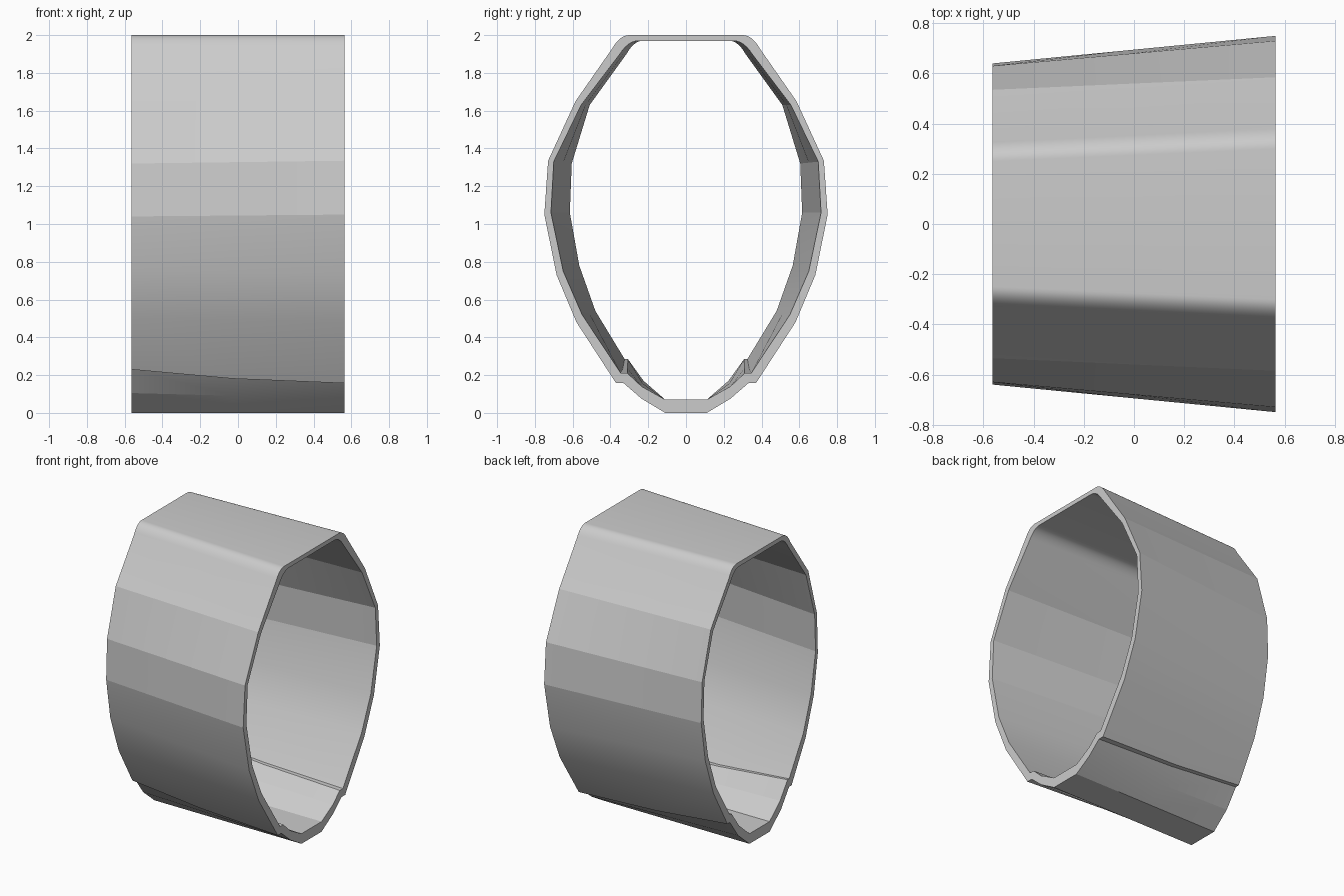
import bpy, bmesh, math
from mathutils import Vector

cube = bpy.data.objects.get("Cube")
if cube:
    bpy.data.objects.remove(cube)

grey = bpy.data.materials.new("plain_grey")
grey.use_nodes = True
colour = (0.6, 0.6, 0.6, 1)
grey.diffuse_color = colour
grey.node_tree.nodes["Principled BSDF"].inputs["Base Color"].default_value = colour


def half_profile(corner, rest, steps=8):
    """Half section from top centre to bottom centre, with a rounded top corner."""
    a, b, c = (Vector(p) for p in corner)
    pts = [Vector((0, a.y))]
    for i in range(steps + 1):
        t = i / steps
        pts.append(a * (1 - t) ** 2 + b * 2 * t * (1 - t) + c * t * t)
    pts += [Vector(p) for p in rest]
    return pts + [Vector((0, rest[-1][1]))]


# Sections (y, z) of the narrow and wide ends, outside and inside
narrow_out = half_profile([(.25, 2), (.3, 2), (.335, 1.93)],
    [(.535, 1.65), (.63, 1.32), (.64, 1.04), (.595, .76), (.505, .5),
     (.352, .23), (.325, .23), (.235, .105), (.11, 0)])
narrow_in = half_profile([(.23, 1.97), (.275, 1.97), (.315, 1.9)],
    [(.51, 1.63), (.605, 1.32), (.615, 1.06), (.565, .78), (.48, .54),
     (.325, .285), (.308, .285), (.225, .17), (.11, .07)])
wide_out = half_profile([(.3, 2), (.35, 2), (.39, 1.93)],
    [(.585, 1.65), (.73, 1.335), (.75, 1.05), (.685, .73), (.58, .48),
     (.37, .157), (.33, .157), (.235, .075), (.11, 0)])
wide_in = half_profile([(.25, 1.97), (.305, 1.97), (.35, 1.9)],
    [(.555, 1.63), (.7, 1.33), (.715, 1.06), (.65, .75), (.55, .52),
     (.345, .21), (.31, .21), (.235, .14), (.11, .07)])
count = len(wide_out)
ledge = (count - 5, count - 4)

# Half shell lofted through three stations; the ledge dips at the middle one
bm = bmesh.new()
rings = []
for x in (-.565, -.03, .565):
    t = (x + .565) / 1.13
    dip = .014 if 0 < t < 1 else 0
    ring = []
    for n, w in ((narrow_out, wide_out), (narrow_in, wide_in)):
        row = []
        for i in range(count):
            p = n[i].lerp(w[i], t)
            row.append(bm.verts.new((x, p.x, p.y - dip * (i in ledge))))
        ring.append(row)
    rings.append(ring)

for i in range(count - 1):
    for a, b in zip(rings, rings[1:]):
        for side in (0, 1):
            bm.faces.new((a[side][i], a[side][i + 1], b[side][i + 1], b[side][i]))
    for end in (rings[0], rings[-1]):
        bm.faces.new((end[0][i], end[0][i + 1], end[1][i + 1], end[1][i]))
bmesh.ops.recalc_face_normals(bm, faces=bm.faces)
# Make sure the top outside faces upward
top = max(bm.faces, key=lambda f: f.calc_center_median().z)
if top.normal.z < 0:
    bmesh.ops.reverse_faces(bm, faces=bm.faces)

mesh = bpy.data.meshes.new("tapered_sleeve")
bm.to_mesh(mesh)
bm.free()
mesh.materials.append(grey)
sleeve = bpy.data.objects.new("tapered_sleeve", mesh)
bpy.context.collection.objects.link(sleeve)

# Smooth only the rounded corners and gentle bends
bpy.ops.object.select_all(action="DESELECT")
bpy.context.view_layer.objects.active = sleeve
sleeve.select_set(True)
bpy.ops.object.shade_smooth_by_angle(angle=math.radians(11.3))

mirror = sleeve.modifiers.new("mirror", "MIRROR")
mirror.use_axis = (False, True, False)
mirror.use_clip = True
